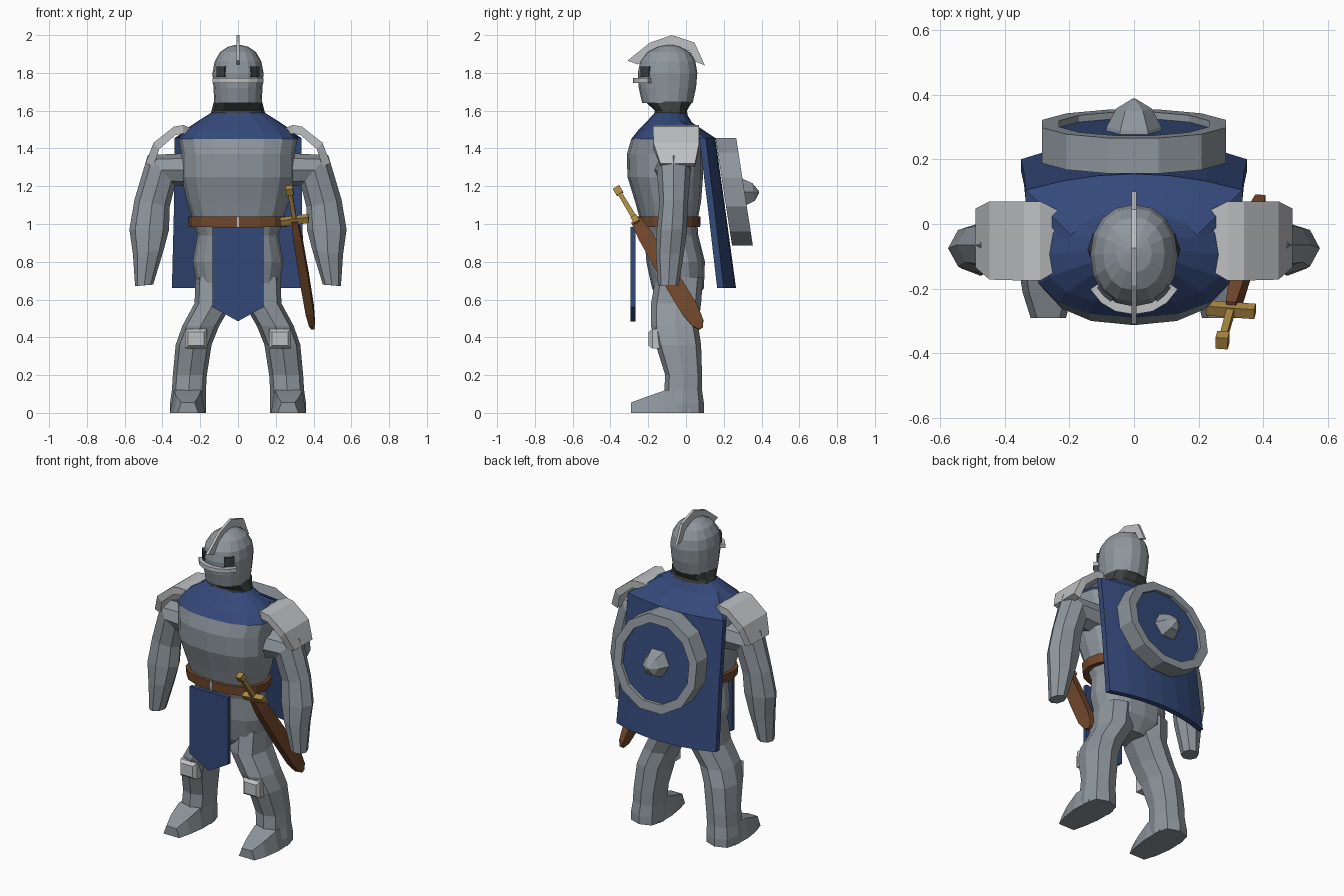
import bpy, bmesh, math
from mathutils import Vector

if "Cube" in bpy.data.objects:
    bpy.data.objects.remove(bpy.data.objects["Cube"])


def material(name, rgb):
    m = bpy.data.materials.new(name)
    m.diffuse_color = (*rgb, 1)
    m.use_nodes = True
    m.node_tree.nodes["Principled BSDF"].inputs["Base Color"].default_value = m.diffuse_color
    return m


STEEL = material("steel", (0.27, 0.305, 0.335))
LIGHT = material("light_steel", (0.52, 0.53, 0.55))
DARK = material("dark_steel", (0.045, 0.052, 0.052))
BLUE = material("blue_cloth", (0.034, 0.066, 0.19))
BROWN = material("brown_leather", (0.17, 0.065, 0.024))
GOLD = material("gold", (0.43, 0.26, 0.06))
SIDES = (("left", 1), ("right", -1))


def loft(name, rings, *mats, rule=None):
    """Skin closed rings of equal length and cap both ends."""
    bm = bmesh.new()
    vs = [[bm.verts.new(p) for p in r] for r in rings]
    n = len(vs[0])
    for a, b in zip(vs, vs[1:]):
        for i in range(n):
            j = (i + 1) % n
            bm.faces.new((a[i], a[j], b[j], b[i]))
    bm.faces.new(vs[0])
    bm.faces.new(vs[-1])
    bmesh.ops.recalc_face_normals(bm, faces=bm.faces)
    if rule:
        for f in bm.faces:
            f.material_index = rule(f.calc_center_median())
    me = bpy.data.meshes.new(name)
    bm.to_mesh(me)
    bm.free()
    for m in mats:
        me.materials.append(m)
    ob = bpy.data.objects.new(name, me)
    bpy.context.collection.objects.link(ob)
    return ob


def power(v, p):
    return math.copysign(abs(v) ** p, v)


def oval(z, x0, x1, y0, y1, n=12, p=0.85):
    """Horizontal rounded ring filling the given x and y range."""
    out = []
    for i in range(n):
        a = math.tau * i / n
        out.append(((x0 + x1) / 2 + (x1 - x0) / 2 * power(math.cos(a), p),
                    (y0 + y1) / 2 + (y1 - y0) / 2 * power(math.sin(a), p), z))
    return out


def body(rows, n=12, p=0.85):
    return [oval(z, -w, w, y0, y1, n, p) for z, w, y0, y1 in rows]


def rect(c, u, v):
    c, u, v = Vector(c), Vector(u), Vector(v)
    return [c - u - v, c + u - v, c + u + v, c - u + v]


# Torso with a blue mantle over the shoulders
loft("torso", body([
    (1.59, .14, -.165, 0), (1.54, .22, -.21, .03), (1.50, .28, -.25, .06),
    (1.45, .315, -.29, .085), (1.37, .30, -.313, .09), (1.25, .30, -.31, .09),
    (1.12, .27, -.27, .08), (1.01, .235, -.24, .06), (.94, .215, -.22, .065),
    (.80, .24, -.21, .10), (.66, .215, -.18, .095), (.58, .12, -.14, .04)], 16),
    STEEL, BLUE, rule=lambda c: int(c.z > 1.45))

# Belt with a small clasp, and the hanging front cloth
loft("belt", body([(.985, .26, -.265, .075), (1.04, .265, -.268, .078)], 16), BROWN)
loft("belt_clasp", [rect((0, -.267, z), (.006, 0, 0), (0, .004, 0))
                    for z in (.985, 1.04)], LIGHT)
outline = [(-.135, .985), (-.135, .56), (0, .485), (.135, .56), (.135, .985)]
loft("front_cloth", [[(x, y, z) for x, z in outline] for y in (-.293, -.268)], BLUE)

# Neck guard and helmet
loft("neck_guard", body([(1.57, .148, -.17, .01), (1.60, .14, -.165, .005),
                         (1.648, .128, -.215, .033)]), DARK)
loft("helmet", body([
    (1.64, .125, -.232, .035), (1.72, .13, -.25, .053), (1.80, .135, -.255, .06),
    (1.86, .124, -.243, .05), (1.91, .095, -.205, .02), (1.938, .055, -.15, -.03),
    (1.948, .015, -.1, -.07)], 16, .92), STEEL)


# Curved strips that follow the face of the helmet
def face_band(name, z0, z1, grow, a0, a1, steps, mat):
    rings = []
    for i in range(steps + 1):
        a = math.radians(a0 + (a1 - a0) * i / steps)
        c, s = power(math.cos(a), .92), power(math.sin(a), .92)
        rings.append([((.135 + g) * c, -.0975 + (.158 + g) * s, z)
                      for g, z in ((-.02, z0), (grow, z0), (grow, z1), (-.02, z1))])
    loft(name, rings, mat)


face_band("visor_bar", 1.747, 1.772, .024, -147, -33, 6, LIGHT)
face_band("right_eye_slot", 1.778, 1.835, .004, -144, -119, 2, DARK)
face_band("left_eye_slot", 1.778, 1.835, .004, -61, -36, 2, DARK)

# Thin crest blade over the helmet
crest = [(-.31, 1.865, -.255, 1.845), (-.19, 1.96, -.16, 1.915), (-.075, 2.0, -.075, 1.94),
         (.045, 1.96, .02, 1.915), (.10, 1.84, .05, 1.86)]
loft("crest", [[(-.008, a, b), (.008, a, b), (.008, c, d), (-.008, c, d)]
               for a, b, c, d in crest], LIGHT)

for side, s in SIDES:
    # Arm: centre x, centre z, tilt, half width, centre y, half depth
    rings = []
    for cx, cz, tilt, w, cy, d in [
            (.25, 1.285, 90, .09, -.07, .10), (.405, 1.285, 48, .108, -.065, .09),
            (.455, 1.11, 12, .095, -.065, .075), (.47, .97, 0, .105, -.075, .08),
            (.475, .85, -8, .082, -.085, .075), (.497, .675, -5, .048, -.093, .055)]:
        t = math.radians(tilt)
        rings.append([])
        for i in range(8):
            a = math.tau * i / 8
            r = w * math.cos(a)
            rings[-1].append((s * (cx + r * math.cos(t)), cy + d * math.sin(a),
                              cz + r * math.sin(t)))
    loft(side + "_arm", rings, STEEL)

    # Shoulder plate bent over the arm
    rings = []
    for x, z, y0, y1 in [(.23, 1.50, -.14, .04), (.29, 1.524, -.175, .07),
                         (.34, 1.515, -.175, .07), (.447, 1.43, -.172, .07),
                         (.49, 1.32, -.135, .048)]:
        k = (Vector((.29, 1.25)) - Vector((x, z))).normalized() * .045
        rings.append([(s * x, y0, z), (s * x, y1, z),
                      (s * (x + k.x), y1, z + k.y), (s * (x + k.x), y0, z + k.y)])
    loft(side + "_shoulder_plate", rings, LIGHT)

    # Leg and foot
    rows = [(.72, .02, .225, -.16, .09), (.58, .03, .23, -.185, .08),
            (.46, .10, .295, -.185, .065), (.36, .14, .33, -.16, .08),
            (.20, .165, .345, -.11, .085), (.12, .17, .35, -.115, .085),
            (.05, .17, .36, -.13, .095), (0, .17, .36, -.13, .095)]
    loft(side + "_leg", [[(s * x, y, z) for x, y, z in oval(*r, 8, .75)]
                         for r in rows], STEEL)
    loft(side + "_foot", [[(s * x0, y, 0), (s * x1, y, 0), (s * (x1 - .02), y, h),
                           (s * (x0 + .02), y, h)]
                          for y, x0, x1, h in [(.02, .175, .355, .12), (-.11, .175, .36, .12),
                                               (-.21, .19, .345, .085),
                                               (-.29, .21, .32, .055)]], STEEL)

    # Knee plate with bevelled front
    loft(side + "_knee_plate", [rect((s * .222, y, .392), (w, 0, 0), (0, 0, h))
                                for y, w, h in [(-.13, .058, .052), (-.178, .058, .052),
                                                (-.198, .042, .036)]], LIGHT)

# Cape: bowed cross-section at each level
rings = []
for z, w, yc, ys in [(1.545, .20, .02, -.03), (1.455, .335, .155, .105),
                     (1.05, .34, .212, .155), (.66, .35, .265, .20)]:
    ts = [i / 3 for i in range(-3, 4)]
    back = [(w * t, yc + (ys - yc) * t * t, z) for t in ts]
    rings.append(back + [(x, y - .035, z) for x, y, _ in reversed(back)])
loft("cape", rings, BLUE)


# Round shield on the back, leaning with the cape
def disc(r, y, n, turn=0.0):
    out = []
    for i in range(n):
        a = math.tau * (i + turn) / n
        z = r * math.sin(a)
        out.append((r * math.cos(a), y - .155 * z, 1.17 + z))
    return out


loft("shield_rim", [disc(r, y, 12, .5) for r, y in
                    [(.295, .20), (.295, .31), (.24, .31), (.24, .285)]], STEEL)
loft("shield_field", [disc(.241, y, 12, .5) for y in (.28, .289)], BLUE)
loft("shield_boss", [disc(r, y, 6) for r, y in
                     [(.088, .28), (.085, .30), (.055, .357), (.006, .387)]], STEEL)

# Sheathed sword hanging on the left hip
top, tip = Vector((.30, -.265, 1.02)), Vector((.395, .075, .455))
along = (tip - top).normalized()
across = along.cross(Vector((1, 0, 0))).normalized()
thick = across.cross(along).normalized()


def blade(name, rows, mat):
    """Rectangular sections: distance along the sword, half width, half thickness."""
    loft(name, [rect(top + along * d, across * w, thick * t) for d, w, t in rows], mat)


blade("scabbard", [(0, .028, .016), (.10, .04, .022), (.35, .047, .024),
                   (.56, .047, .022), (.64, .034, .016), (.675, .012, .008)], BROWN)
blade("sword_guard", [(-.018, .017, .075), (.018, .017, .075)], GOLD)
blade("sword_grip", [(-.17, .012, .011), (0, .014, .012)], GOLD)
blade("sword_pommel", [(-.205, .02, .019), (-.165, .02, .019)], GOLD)
